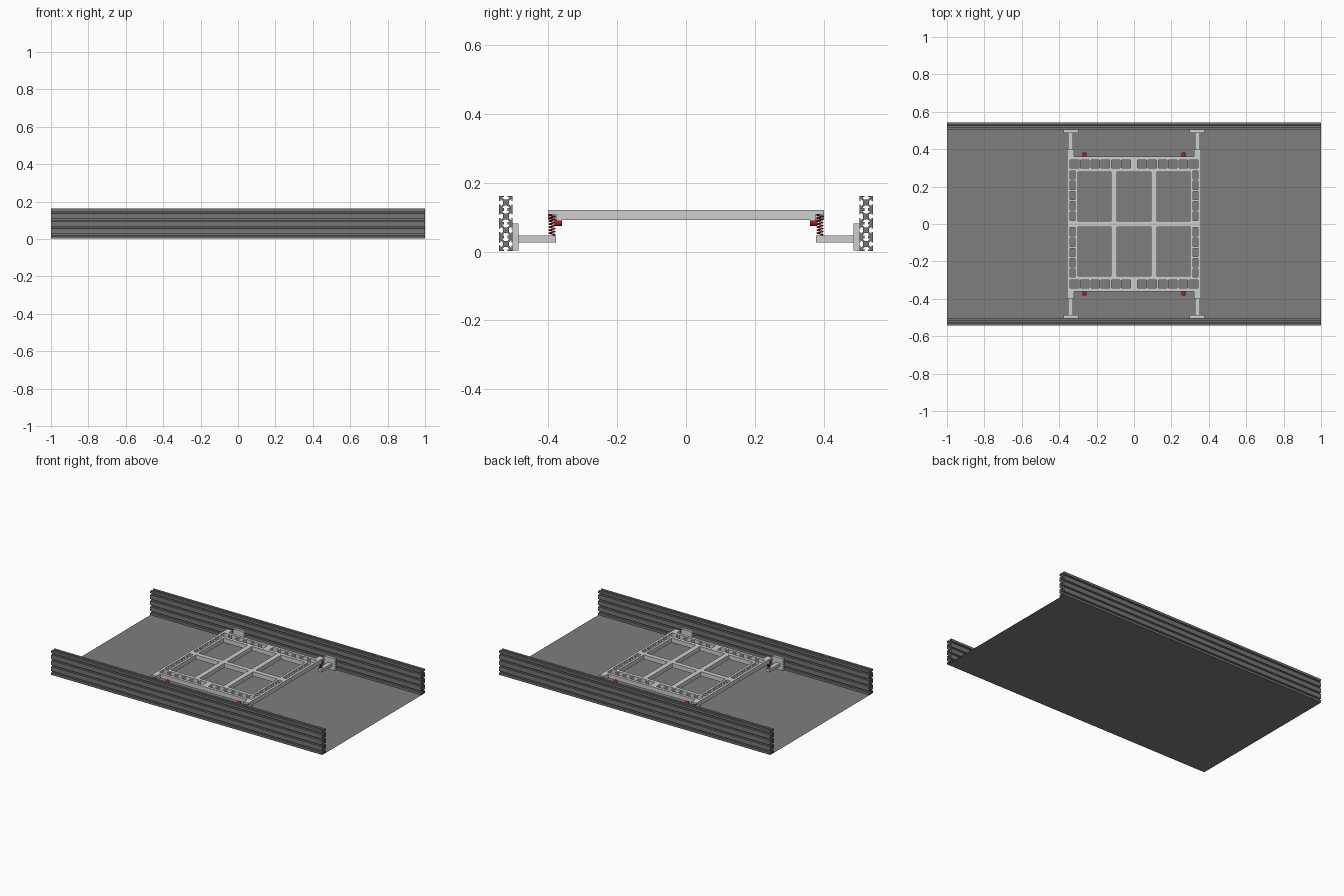
import bpy, bmesh, math

if "Cube" in bpy.data.objects:
    bpy.data.objects.remove(bpy.data.objects["Cube"])


def material(name, r, g, b):
    m = bpy.data.materials.new(name)
    m.diffuse_color = (r, g, b, 1)
    m.use_nodes = True
    m.node_tree.nodes["Principled BSDF"].inputs["Base Color"].default_value = m.diffuse_color
    return m


FLOOR = material("floor_grey", 0.21, 0.21, 0.21)
RAIL = material("rail_grey", 0.18, 0.18, 0.18)
LIGHT = material("light_grey", 0.62, 0.62, 0.62)
RED = material("red", 0.55, 0.008, 0.012)


def finish(name, bm, mat):
    bmesh.ops.recalc_face_normals(bm, faces=bm.faces)
    me = bpy.data.meshes.new(name)
    bm.to_mesh(me)
    bm.free()
    me.materials.append(mat)
    ob = bpy.data.objects.new(name, me)
    bpy.context.collection.objects.link(ob)
    return ob


def add_box(bm, x0, x1, y0, y1, z0, z1):
    vs = bmesh.ops.create_cube(bm, size=1)["verts"]
    for v in vs:
        v.co = (x1 if v.co.x > 0 else x0, y1 if v.co.y > 0 else y0,
                z1 if v.co.z > 0 else z0)


def extrude_up(bm, faces, vec):
    geo = bmesh.ops.extrude_face_region(bm, geom=faces, use_keep_orig=True)
    bmesh.ops.translate(bm, vec=vec, verts=[g for g in geo["geom"] if isinstance(g, bmesh.types.BMVert)])


# Floor sheet
bm = bmesh.new()
bm.faces.new([bm.verts.new(p) for p in ((-1, -.54, 0), (1, -.54, 0), (1, .54, 0), (-1, .54, 0))])
finish("floor_sheet", bm, FLOOR)

# Slotted side rails: one four-slot profile stacked four times
side = [(.02, -.02), (.02, -.005), (.016, -.005), (.016, -.0115), (.0085, -.0045),
        (.0085, .0045), (.016, .0115), (.016, .005), (.02, .005)]
profile = []
for k in range(4):
    c, s = round(math.cos(k * math.pi / 2)), round(math.sin(k * math.pi / 2))
    profile += [(x * c - y * s, x * s + y * c) for x, y in side]
for label, sy in (("front", -1), ("back", 1)):
    bm = bmesh.new()
    for i in range(4):
        zc = .022 + .04 * i
        f = bm.faces.new([bm.verts.new((-1, sy * .523 + a, zc + b)) for a, b in profile])
        extrude_up(bm, [f], (2, 0, 0))
    finish(label + "_rail", bm, RAIL)

# Platform frame: flat grid with rectangular openings, extruded
holes = []
for s in (-1, 1):
    for i in range(6):                       # openings in front and back beams
        a = .02 + .055 * i
        for t in (-1, 1):
            holes.append((*sorted((s * a, s * (a + .046))), *sorted((t * .30, t * .342))))
    for i in range(5):                       # openings in side beams
        a = .02 + .055 * i
        for t in (-1, 1):
            holes.append((*sorted((s * .315, s * .342)), *sorted((t * a, t * (a + .044)))))
    for x0, x1 in ((-.30, -.123), (-.09, .09), (.123, .30)):   # six large panels
        holes.append((x0, x1, *sorted((s * .015, s * .278))))
xs = sorted({round(v, 4) for h in holes for v in h[:2]} | {-.358, .358})
ys = sorted({round(v, 4) for h in holes for v in h[2:]} | {-.36, .36})
bm = bmesh.new()
grid = {(i, j): bm.verts.new((x, y, .091)) for i, x in enumerate(xs) for j, y in enumerate(ys)}
for i in range(len(xs) - 1):
    for j in range(len(ys) - 1):
        cx, cy = (xs[i] + xs[i + 1]) / 2, (ys[j] + ys[j + 1]) / 2
        if not any(h[0] < cx < h[1] and h[2] < cy < h[3] for h in holes):
            bm.faces.new([grid[i, j], grid[i + 1, j], grid[i + 1, j + 1], grid[i, j + 1]])
bmesh.ops.delete(bm, geom=[v for v in bm.verts if not v.link_faces], context="VERTS")
extrude_up(bm, bm.faces[:], (0, 0, .029))
finish("platform_frame", bm, LIGHT)


def spring(name, x, y, z0, z1, radius, turns):
    cu = bpy.data.curves.new(name, "CURVE")
    cu.dimensions = "3D"
    cu.bevel_depth = .0017
    cu.bevel_resolution = 1
    n = turns * 14
    sp = cu.splines.new("POLY")
    sp.points.add(n)
    for i in range(n + 1):
        a = i * math.tau / 14
        sp.points[i].co = (x + radius * math.cos(a), y + radius * math.sin(a), z0 + (z1 - z0) * i / n, 1)
    cu.materials.append(RED)
    bpy.context.collection.objects.link(bpy.data.objects.new(name, cu))


# Four corners: beam end, bracket, spring and red roller
for sx, lx in ((-1, "left"), (1, "right")):
    for sy, ly in ((-1, "front"), (1, "back")):
        tag = ly + "_" + lx

        def block(bm, x0, x1, y0, y1, z0, z1):
            add_box(bm, *sorted((sx * x0, sx * x1)), *sorted((sy * y0, sy * y1)), z0, z1)

        bm = bmesh.new()                     # open channel holding the spring top
        block(bm, .32, .358, .36, .40, .108, .12)
        block(bm, .32, .326, .36, .40, .091, .108)
        block(bm, .335, .358, .36, .376, .088, .108)
        finish(tag + "_beam_end", bm, LIGHT)

        bm = bmesh.new()                     # wall plate and arm
        block(bm, .296, .376, .486, .503, .003, .082)
        block(bm, .325, .353, .378, .486, .027, .047)
        finish(tag + "_bracket", bm, LIGHT)

        spring(tag + "_spring", sx * .339, sy * .389, .047, .108, .009, 7)

        bpy.ops.mesh.primitive_cylinder_add(vertices=20, radius=.011, depth=.022,
                                            location=(sx * .264, sy * .371, .085),
                                            rotation=(math.pi / 2, 0, 0))
        ob = bpy.context.object
        ob.name = tag + "_roller"
        ob.data.materials.append(RED)
        bpy.ops.object.shade_smooth_by_angle()
